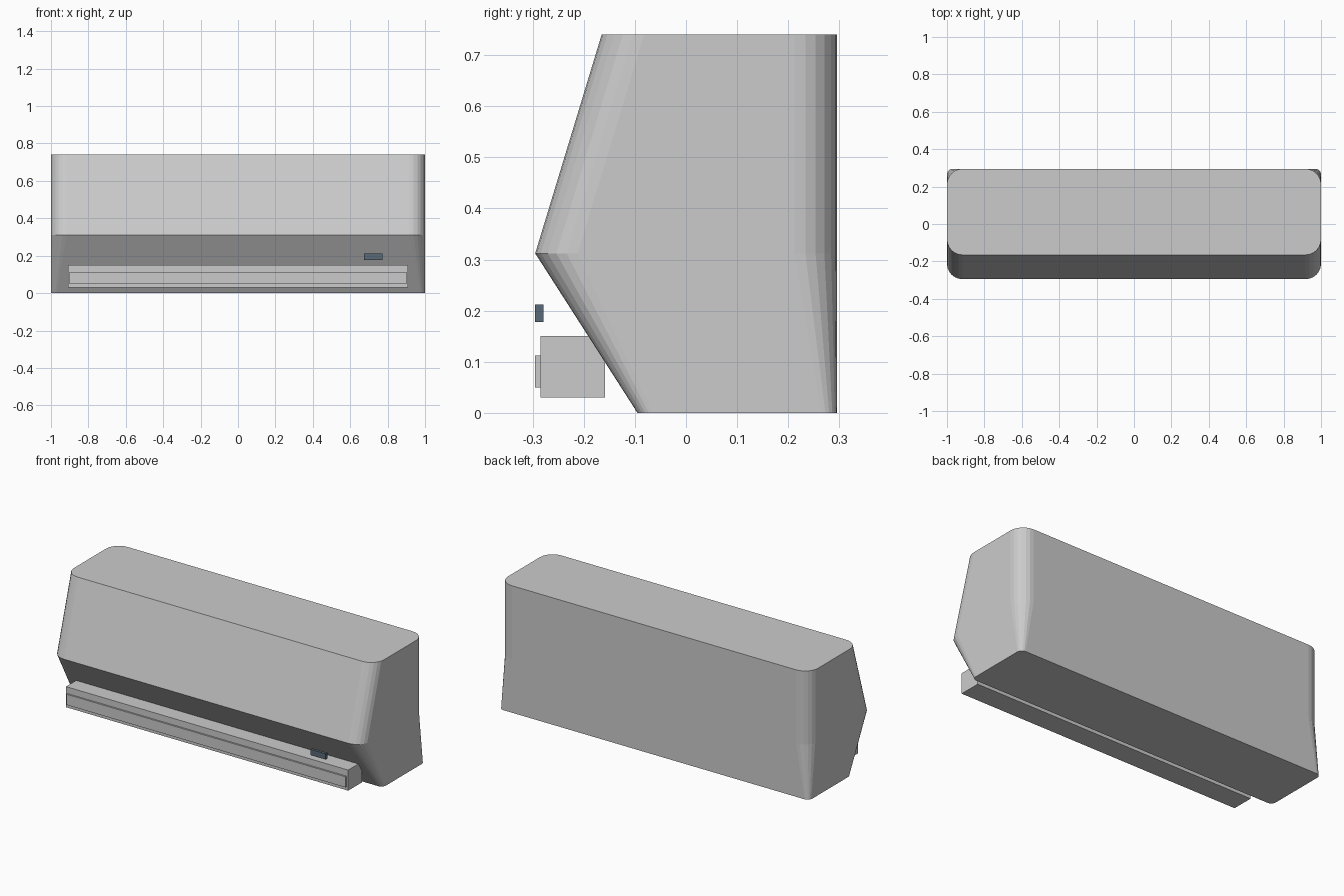
import bpy, bmesh
from math import sin, cos, pi

if "Cube" in bpy.data.objects:
    bpy.data.objects.remove(bpy.data.objects["Cube"])


def rounded_section(bm, y0, y1, z, r, seg=6):
    """Ring of vertices: rectangle with rounded corners at height z."""
    ring = []
    corners = [(1 - r, y1 - r), (-1 + r, y1 - r), (-1 + r, y0 + r), (1 - r, y0 + r)]
    for i, (cx, cy) in enumerate(corners):
        for k in range(seg + 1):
            a = (i + k / seg) * pi / 2
            ring.append(bm.verts.new((cx + r * cos(a), cy + r * sin(a), z)))
    return ring


def finish(name, bm):
    bmesh.ops.recalc_face_normals(bm, faces=bm.faces)
    mesh = bpy.data.meshes.new(name)
    bm.to_mesh(mesh)
    bm.free()
    ob = bpy.data.objects.new(name, mesh)
    bpy.context.collection.objects.link(ob)
    return ob


def box(name, x0, x1, y0, y1, z0, z1):
    bm = bmesh.new()
    bmesh.ops.create_cube(bm, size=1)
    for v in bm.verts:
        v.co = (x1 if v.co.x > 0 else x0, y1 if v.co.y > 0 else y0, z1 if v.co.z > 0 else z0)
    return finish(name, bm)


# Housing: three rounded sections lofted together
bm = bmesh.new()
rings = [rounded_section(bm, *s) for s in (
    (-0.095, 0.295, 0.0, 0.03),
    (-0.295, 0.295, 0.312, 0.083),
    (-0.165, 0.295, 0.74, 0.083))]
for low, high in zip(rings, rings[1:]):
    n = len(low)
    for i in range(n):
        j = (i + 1) % n
        bm.faces.new((low[i], low[j], high[j], high[i]))
bm.faces.new(rings[0])
bm.faces.new(rings[-1])
finish("housing", bm)

# Air outlet and its louver
box("air_outlet", -0.91, 0.91, -0.285, -0.158, 0.03, 0.15)
box("louver", -0.9, 0.9, -0.295, -0.28, 0.05, 0.112)

# Display window
display = box("display", 0.675, 0.772, -0.295, -0.279, 0.178, 0.212)
mat = bpy.data.materials.new("dark_blue_grey")
mat.diffuse_color = (0.1, 0.14, 0.18, 1)
mat.use_nodes = True
mat.node_tree.nodes["Principled BSDF"].inputs["Base Color"].default_value = mat.diffuse_color
display.data.materials.append(mat)
